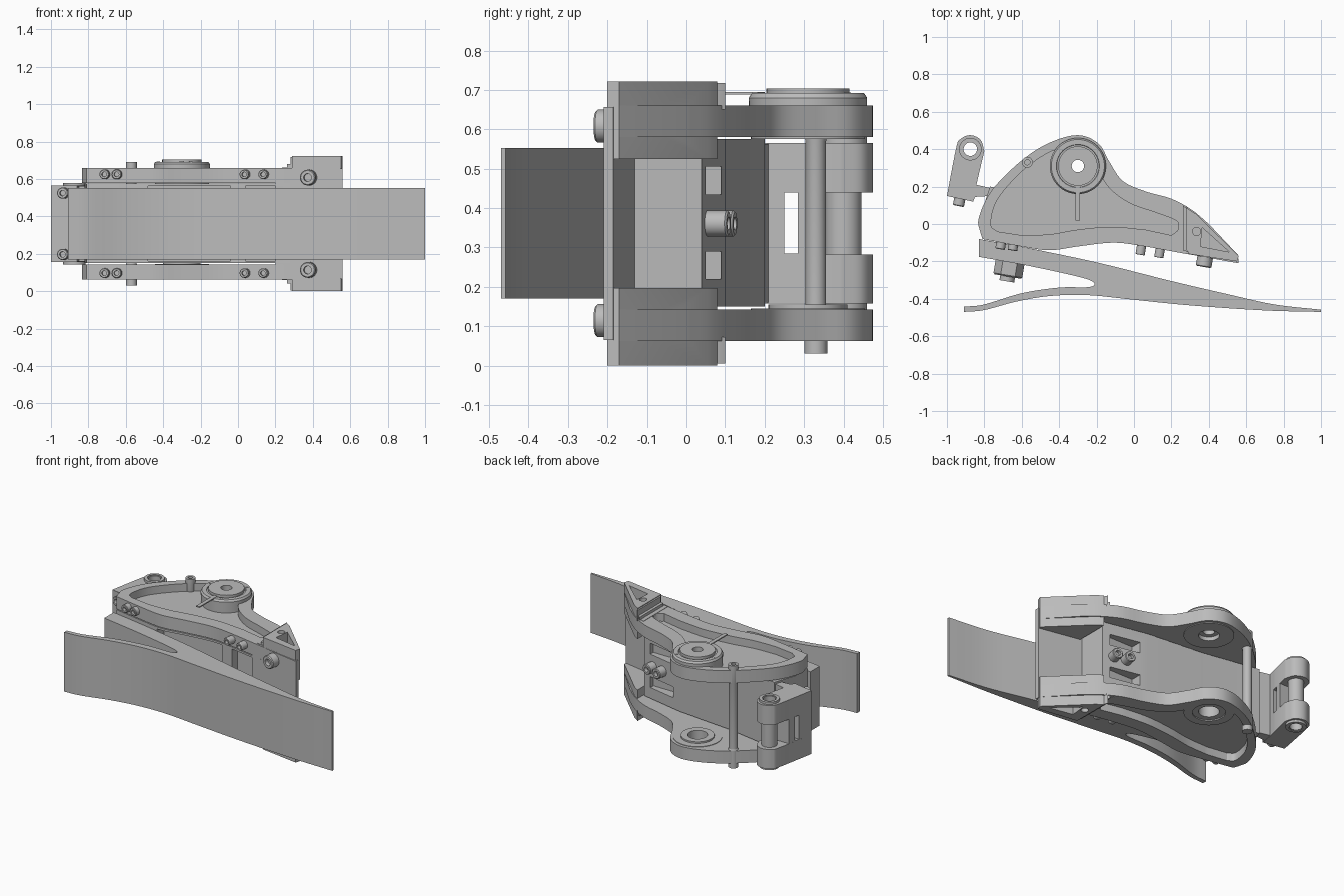
import bpy, bmesh, math
from mathutils import Vector

old = bpy.data.objects.get("Cube")
if old:
    bpy.data.objects.remove(old, do_unlink=True)

grey = bpy.data.materials.new("machined grey")
grey.use_nodes = True
colour = (0.5, 0.5, 0.5, 1)
grey.diffuse_color = colour
grey.node_tree.nodes["Principled BSDF"].inputs["Base Color"].default_value = colour
TOP = 0.722  # mirror height: z becomes TOP - z


def finish(name, bm):
    bmesh.ops.recalc_face_normals(bm, faces=bm.faces)
    mesh = bpy.data.meshes.new(name)
    bm.to_mesh(mesh)
    bm.free()
    mesh.materials.append(grey)
    obj = bpy.data.objects.new(name, mesh)
    bpy.context.collection.objects.link(obj)
    return obj


def curve(pts, steps=6):
    """Smooth open run through the points."""
    p = [Vector(q) for q in pts]
    p = [2 * p[0] - p[1]] + p + [2 * p[-1] - p[-2]]
    out = []
    for a, b, c, d in zip(p, p[1:], p[2:], p[3:]):
        for i in range(steps):
            t = i / steps
            out.append(0.5 * (2 * b + (c - a) * t + (2 * a - 5 * b + 4 * c - d) * t**2
                              + (3 * b - a - 3 * c + d) * t**3))
    return out + [p[-2]]


def circle(x, y, r, n=48):
    return [(x + r * math.cos(math.tau * i / n), y + r * math.sin(math.tau * i / n)) for i in range(n)]


def prism(name, pts, z0, z1):
    bm = bmesh.new()
    face = bm.faces.new([bm.verts.new((p[0], p[1], z0)) for p in pts])
    top = bmesh.ops.extrude_face_region(bm, geom=[face])["geom"]
    bmesh.ops.translate(bm, vec=(0, 0, z1 - z0), verts=[v for v in top if isinstance(v, bmesh.types.BMVert)])
    return finish(name, bm)


def box(name, x0, x1, y0, y1, z0, z1):
    return prism(name, [(x0, y0), (x1, y0), (x1, y1), (x0, y1)], z0, z1)


def lathe(name, loc, axis, profile, n=32, closed=False):
    """Spin (radius, height) pairs about an axis."""
    bm = bmesh.new()
    turn = Vector(axis).to_track_quat("Z", "Y")
    loop = profile + profile[:1] if closed else profile
    rows = []
    for i in range(n):
        a = math.tau * i / n
        rows.append([bm.verts.new(Vector(loc) + turn @ Vector((r * math.cos(a), r * math.sin(a), h)))
                     for r, h in loop])
    for i in range(n):
        for j in range(len(loop) - 1):
            bm.faces.new((rows[i][j], rows[i - 1][j], rows[i - 1][j + 1], rows[i][j + 1]))
    bmesh.ops.remove_doubles(bm, verts=bm.verts, dist=1e-5)
    bmesh.ops.dissolve_degenerate(bm, edges=bm.edges, dist=1e-5)
    return finish(name, bm)


def tube(name, x, y, r_out, r_in, z0, z1):
    return lathe(name, (x, y, 0), (0, 0, 1), [(r_in, z0), (r_out, z0), (r_out, z1), (r_in, z1)], 48, True)


def bolt(name, loc, axis, r, h):
    s = r * 0.5
    return lathe(name, loc, axis, [(0, h * 0.5), (s, h * 0.5), (s, h), (r * 0.88, h), (r, h * 0.9), (r, -0.02), (0, -0.02)])


def cut(obj, *cutters):
    for c in cutters:
        m = obj.modifiers.new("cut", "BOOLEAN")
        m.object, m.operation, m.solver = c, "DIFFERENCE", "EXACT"
    bpy.context.view_layer.update()
    mesh = bpy.data.meshes.new_from_object(obj.evaluated_get(bpy.context.evaluated_depsgraph_get()))
    obj.modifiers.clear()
    obj.data = mesh
    for c in cutters:
        bpy.data.objects.remove(c, do_unlink=True)
    return obj


# Outlines shared by both side plates
sole = [(-0.81, -0.08), (-0.6, -0.12), (-0.45, -0.14), (-0.3, -0.12), (-0.12, -0.1), (0.03, -0.115), (0.28, -0.16)]
rim = [(-0.82, -0.05), (-0.83, 0.03), (-0.76, 0.18), (-0.6, 0.34), (-0.45, 0.435), (-0.3, 0.475), (-0.19, 0.43),
       (-0.13, 0.33), (-0.06, 0.23), (0.06, 0.175), (0.2, 0.135), (0.31, 0.075), (0.4, 0.0)]
plate = curve(rim) + [(0.56, -0.17), (0.55, -0.2)] + curve(sole[::-1])
pocket = (curve([(-0.73, -0.04), (-0.765, 0.0), (-0.73, 0.13), (-0.6, 0.28), (-0.46, 0.38), (-0.38, 0.4)])
          + curve([(-0.2, 0.3), (-0.13, 0.19), (-0.02, 0.11), (0.12, 0.06), (0.23, 0.015), (0.235, -0.03), (0.2, -0.06)])
          + curve([(0.06, -0.03), (-0.12, -0.015), (-0.3, -0.03), (-0.45, -0.055), (-0.6, -0.06)]))
bracket = [(0.29, 0.08), (0.33, 0.055), (0.56, -0.17), (0.55, -0.2), (0.29, -0.16)]
bx, by = -0.3, 0.31

for side in ("upper", "lower"):
    def h(z, flip=side == "lower"):
        return TOP - z if flip else z

    # Side plate with outer recess and bearing bore
    p = prism(side + "_side_plate", plate, h(0.58), h(0.66))
    cut(p, prism("recess", pocket, h(0.61), h(0.7)), prism("bore", circle(bx, by, 0.13), 0, 1))

    # Toe bracket with triangular window, hole and sloped bolt holes
    b = prism(side + "_toe_bracket", bracket, h(0.525), h(0.722))
    tri = prism("tri", [(0.365, -0.02), (0.51, -0.15), (0.355, -0.12)], h(0.6), h(0.8))
    hole = prism("hole", circle(0.335, -0.04, 0.022, 24), h(0.6), h(0.8))
    drills = [lathe("drill", (x, y, h(z)), (0.7, 0.7, 0), [(0, -0.08), (r, -0.08), (r, 0.05), (0, 0.05)], 20)
              for x, y, z, r in ((0.42, -0.03, 0.605, 0.018), (0.505, -0.115, 0.62, 0.014))]
    cut(b, tri, hole, *drills)

    # Fillet easing the bracket into the plate
    steps = [(0.235, 0.66), (0.262, 0.667), (0.28, 0.685), (0.29, 0.722)]
    for (xa, za), (xb, zb) in zip(steps, steps[1:]):
        prism(side + "_bracket_fillet", [(xa, -0.14), (0.292, -0.15), (0.292, 0.075), (xa, 0.1)], h(0.65), h(zb - 0.005))

    # Bolts along the sole
    for x, y, r, k in ((0.04, -0.12, 0.025, 0.045), (0.14, -0.135, 0.025, 0.045), (0.38, -0.18, 0.042, 0.05),
                       (-0.71, -0.1, 0.026, 0.035), (-0.645, -0.112, 0.026, 0.03)):
        bolt(side + "_sole_bolt", (x, y, h(0.625 if r < 0.04 else 0.608)), (-0.17, -1, 0), r, k)
    bolt(side + "_link_bolt", (-0.93, 0.14, h(0.525)), (-0.2, -1, 0), 0.03, 0.045)

    # Link arm with pin hole
    arm = curve([(-1.0, 0.15), (-0.952, 0.4), (-0.93, 0.452), (-0.875, 0.475), (-0.82, 0.45), (-0.8, 0.39)])
    a = prism(side + "_link_arm", arm + [(-0.845, 0.2), (-0.86, 0.125)], h(0.44), h(0.565))
    cut(a, prism("pin_hole", circle(-0.875, 0.4, 0.055), 0, 1))
    tube(side + "_link_bush", -0.875, 0.4, 0.06, 0.042, h(0.44), h(0.58))

# Bearing housings and cap
tube("upper_bearing_housing", bx, by, 0.145, 0.06, 0.575, 0.66)
lathe("bearing_cover", (bx, by, 0), (0, 0, 1), [(0.033, 0.6), (0.148, 0.6), (0.15, 0.68), (0.142, 0.692),
      (0.115, 0.692), (0.113, 0.687), (0.105, 0.687), (0.105, 0.704), (0.033, 0.704)], 64, True)
tube("lower_bearing_housing", bx, by, 0.145, 0.095, 0.065, 0.145)
tube("lower_bearing_ring", bx, by, 0.1, 0.06, 0.072, 0.155)
box("pointer", -0.312, -0.288, 0.02, 0.2, 0.688, 0.695)
for i in range(3):
    a = math.tau * i / 3 + 0.9
    lathe("cover_screw", (bx + 0.128 * math.cos(a), by + 0.128 * math.sin(a), 0.69), (0, 0, 1),
          [(0, 0.004), (0.009, 0.004), (0.009, -0.01), (0, -0.01)], 16)

# Cross rod through both plates
rod = [(0, 0.03), (0.029, 0.03), (0.029, 0.145), (0.026, 0.15), (0.026, 0.57), (0.029, 0.58), (0.029, 0.69),
       (0.014, 0.69), (0.014, 0.67), (0, 0.67)]
lathe("cross_rod", (-0.57, 0.33, 0), (0, 0, 1), rod)

# Link base and hollow pin
base = prism("link_base", [(-1.0, 0.15), (-0.966, 0.33), (-0.815, 0.33), (-0.842, 0.21), (-0.76, 0.19), (-0.77, 0.15),
                           (-0.85, 0.145), (-0.86, 0.12)], 0.16, 0.563)
cut(base, box("window", -1.1, -0.7, 0.25, 0.285, 0.285, 0.44))
tube("link_pin", -0.875, 0.4, 0.046, 0.036, 0.145, 0.575)

# Centre body between the plates, with slots above and pockets below
body = curve(sole) + [(0.27, 0.04), (-0.02, 0.1), (-0.4, 0.135), (-0.77, 0.2), (-0.82, 0.05)]
centre = prism("centre_body", body, 0.15, 0.575)
cut(centre, box("slot", 0.03, 0.22, 0.02, 0.2, 0.22, 0.29), box("slot", 0.03, 0.22, 0.02, 0.2, 0.435, 0.505),
    box("pocket", -0.48, -0.04, -0.25, -0.07, 0.163, 0.562), box("pocket", 0.04, 0.24, -0.25, -0.06, 0.163, 0.562))
for x in (0.12, 0.2):
    bolt("centre_bolt", (x, 0.105 - 0.2 * x, 0.361), (0.2, 1, 0), 0.033, 0.045)

# Toe cross plate
prism("toe_cross_plate", [(0.2, -0.145), (0.56, -0.21), (0.56, -0.185), (0.2, -0.115)], 0.065, 0.657)

# Forked foot blade
upper = curve([(-0.58, -0.125), (-0.2, -0.205), (0.2, -0.305), (0.5, -0.375), (0.75, -0.43), (1.0, -0.458)])
under = curve([(1.0, -0.47), (0.7, -0.462), (0.3, -0.435), (0.0, -0.405), (-0.25, -0.38), (-0.45, -0.385),
               (-0.63, -0.415), (-0.8, -0.46), (-0.91, -0.47)])
fork = curve([(-0.91, -0.442), (-0.8, -0.43), (-0.6, -0.37), (-0.4, -0.34), (-0.25, -0.338), (-0.21, -0.322),
              (-0.25, -0.295), (-0.4, -0.258), (-0.58, -0.22)])
prism("foot_blade", [(-0.83, -0.08)] + upper + under + fork + [(-0.83, -0.175)], 0.17, 0.552)

# Clamp nut under the blade
lathe("clamp_nut", (-0.66, -0.19, 0.361), (-0.17, -1, 0), [(0, -0.02), (0.078, -0.02), (0.078, 0.085), (0.07, 0.092),
                                                     (0, 0.092)], 6)
lathe("clamp_stud", (-0.66, -0.19, 0.361), (-0.17, -1, 0), [(0, 0), (0.04, 0), (0.04, 0.118), (0, 0.118)])

# Smooth the curved walls, keep edges sharp
for obj in bpy.context.scene.objects:
    obj.select_set(obj.type == "MESH" and grey.name in obj.data.materials)
    if obj.select_get():
        bpy.context.view_layer.objects.active = obj
bpy.ops.object.shade_smooth_by_angle(angle=math.radians(30))
